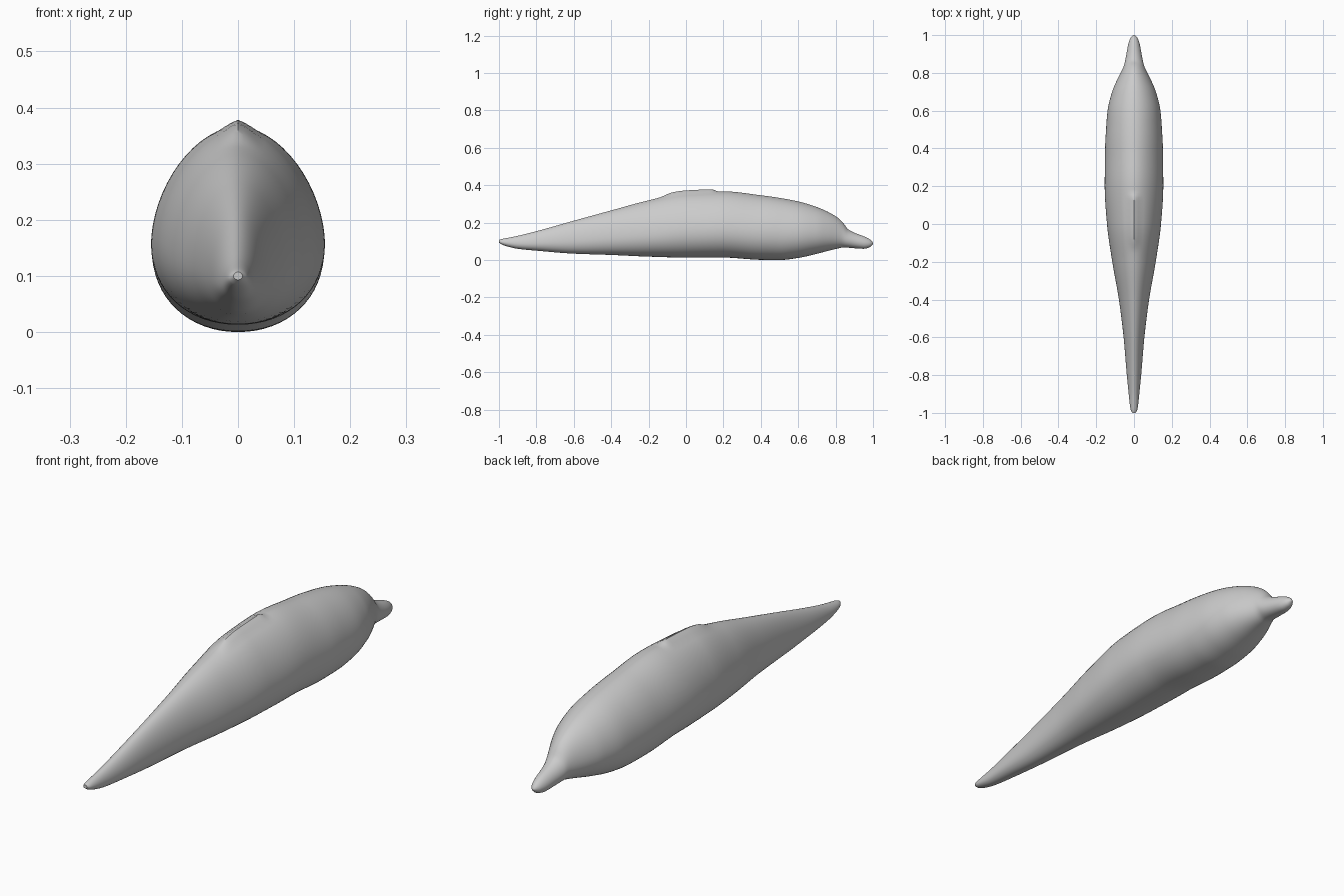
import bpy, bmesh, math

if "Cube" in bpy.data.objects:
    bpy.data.objects.remove(bpy.data.objects["Cube"])

# Stations along the body: y, top z, bottom z, half width, height fraction of widest point
S = [
    (-1.0, .114, .100, .008, .5), (-.985, .119, .090, .017, .45), (-.95, .126, .078, .023, .42),
    (-.9, .136, .067, .028, .40), (-.8, .161, .057, .038, .38), (-.6, .217, .041, .055, .38),
    (-.4, .272, .034, .080, .38), (-.2, .326, .025, .115, .38), (0, .367, .020, .143, .40),
    (.2, .374, .020, .155, .41), (.4, .353, .008, .153, .42), (.5, .339, .007, .148, .43),
    (.6, .320, .018, .140, .43), (.7, .290, .040, .116, .43), (.76, .264, .056, .091, .42),
    (.81, .234, .068, .066, .42), (.84, .206, .074, .053, .42), (.865, .173, .073, .047, .44),
    (.90, .153, .070, .040, .46), (.95, .134, .067, .031, .46), (.98, .119, .074, .021, .47),
    (.995, .106, .086, .010, .5), (1.0, .098, .093, .003, .5)]


def sample(y):
    """Smooth Hermite interpolation of the stations."""
    i = max(k for k in range(len(S) - 1) if S[k][0] <= y + 1e-9)
    a, b = S[i], S[i + 1]
    p, q = S[max(i - 1, 0)], S[min(i + 2, len(S) - 1)]
    h = b[0] - a[0]
    t = (y - a[0]) / h

    def limited(u, v, w, c):
        s0 = (v[c] - u[c]) / (v[0] - u[0]) if v is not u else None
        s1 = (w[c] - v[c]) / (w[0] - v[0]) if w is not v else None
        if s0 is None or s1 is None:
            return s1 if s0 is None else s0
        return 2 * s0 * s1 / (s0 + s1) if s0 * s1 > 0 else 0
    out = []
    for c in range(1, 5):
        m0, m1 = limited(p, a, b, c) * h, limited(a, b, q, c) * h
        out.append((2*t**3 - 3*t*t + 1)*a[c] + (t**3 - 2*t*t + t)*m0
                   + (3*t*t - 2*t**3)*b[c] + (t**3 - t*t)*m1)
    return out


def step(a, b, x):
    t = min(max((x - a) / (b - a), 0), 1)
    return t * t * (3 - 2 * t)


# Lofted body with egg-shaped sections, back ridge and beak
N = 64
ys = []
for a, b in zip(S, S[1:]):
    n = max(3, round((b[0] - a[0]) / .015))
    ys += [a[0] + (b[0] - a[0]) * k / n for k in range(n)]
ys.append(1.0)
bm = bmesh.new()
rings = []
for y in ys:
    top, bot, w, f = sample(y)
    mid = bot + (top - bot) * f
    ridge = step(-.15, -.07, y) * (1 - step(.14, .17, y))
    up = 1.08 + .04 * step(-.3, 0, y) * (1 - step(.3, .5, y))
    ring = []
    for k in range(N):
        t = 2 * math.pi * k / N
        c, s = math.cos(t), math.sin(t)
        e = up if s > 0 else .94
        x = w * math.copysign(abs(c) ** e, c)
        z = mid + (top - mid if s > 0 else mid - bot) * math.copysign(abs(s) ** e, s)
        # low stump of the back fin
        if s > 0:
            z += .012 * ridge * max(0, 1 - abs(x) / .035)
        ring.append(bm.verts.new((x, y, z)))
    rings.append(ring)
for r, q in zip(rings, rings[1:]):
    for k in range(N):
        bm.faces.new((r[k], r[(k + 1) % N], q[(k + 1) % N], q[k]))
bm.faces.new(rings[0])
bm.faces.new(rings[-1])
bmesh.ops.recalc_face_normals(bm, faces=bm.faces)
zmin = min(v.co.z for v in bm.verts)
for v in bm.verts:
    v.co.z -= zmin
me = bpy.data.meshes.new("body")
bm.to_mesh(me)
bm.free()
body = bpy.data.objects.new("body", me)
bpy.context.collection.objects.link(body)
bpy.context.view_layer.objects.active = body
body.select_set(True)
bpy.ops.object.shade_smooth_by_angle(angle=math.radians(40))
